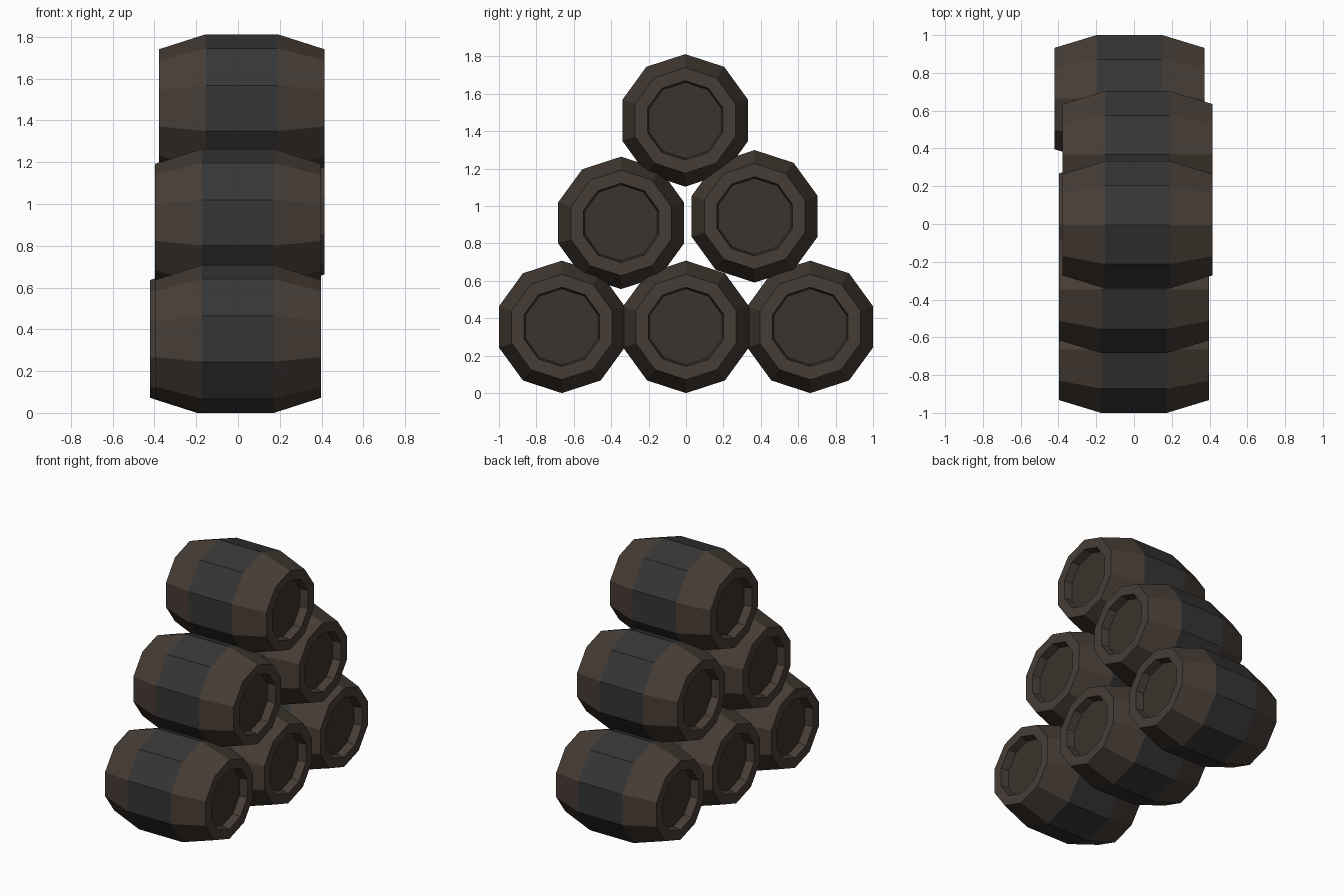
import bpy, bmesh
from math import sin, cos, pi

if "Cube" in bpy.data.objects:
    bpy.data.objects.remove(bpy.data.objects["Cube"])

SIDES = 10


def material(name, rgb):
    m = bpy.data.materials.new(name)
    m.diffuse_color = (*rgb, 1)
    m.use_nodes = True
    m.node_tree.nodes["Principled BSDF"].inputs["Base Color"].default_value = m.diffuse_color
    return m


wood = material("dark_wood", (0.062, 0.046, 0.036))
middle = material("dark_middle", (0.036, 0.036, 0.037))
lid = material("lid_wood", (0.042, 0.033, 0.026))

# lathe profile along x: (x, radius), from one lid to the other
half = [(0.34, 0.203), (0.397, 0.212), (0.397, 0.282), (0.172, 0.354)]
profile = [(-x, r) for x, r in half] + half[::-1]


def barrel(name, x, y, z):
    bm = bmesh.new()
    rings = []
    for px, r in profile:
        rings.append([bm.verts.new((px, r * sin(2 * pi * i / SIDES), r * cos(2 * pi * i / SIDES)))
                      for i in range(SIDES)])
    # staves and rims
    for k, (a, b) in enumerate(zip(rings, rings[1:])):
        for i in range(SIDES):
            j = (i + 1) % SIDES
            f = bm.faces.new((a[i], a[j], b[j], b[i]))
            f.material_index = 1 if k == 3 else 0
    # recessed lids
    for ring in (rings[0], rings[-1]):
        bm.faces.new(ring).material_index = 2
    bmesh.ops.recalc_face_normals(bm, faces=bm.faces[:])
    me = bpy.data.meshes.new(name)
    bm.to_mesh(me)
    bm.free()
    for m in (wood, middle, lid):
        me.materials.append(m)
    ob = bpy.data.objects.new(name, me)
    ob.location = (x, y, z)
    bpy.context.collection.objects.link(ob)


# pyramid stack of six barrels
barrel("bottom_barrel_front", 0, -0.664, 0.354)
barrel("bottom_barrel_centre", 0, 0, 0.354)
barrel("bottom_barrel_back", -0.024, 0.664, 0.354)
barrel("middle_barrel_front", 0, -0.347, 0.91)
barrel("middle_barrel_back", 0.018, 0.367, 0.945)
barrel("top_barrel", 0.018, -0.004, 1.458)
